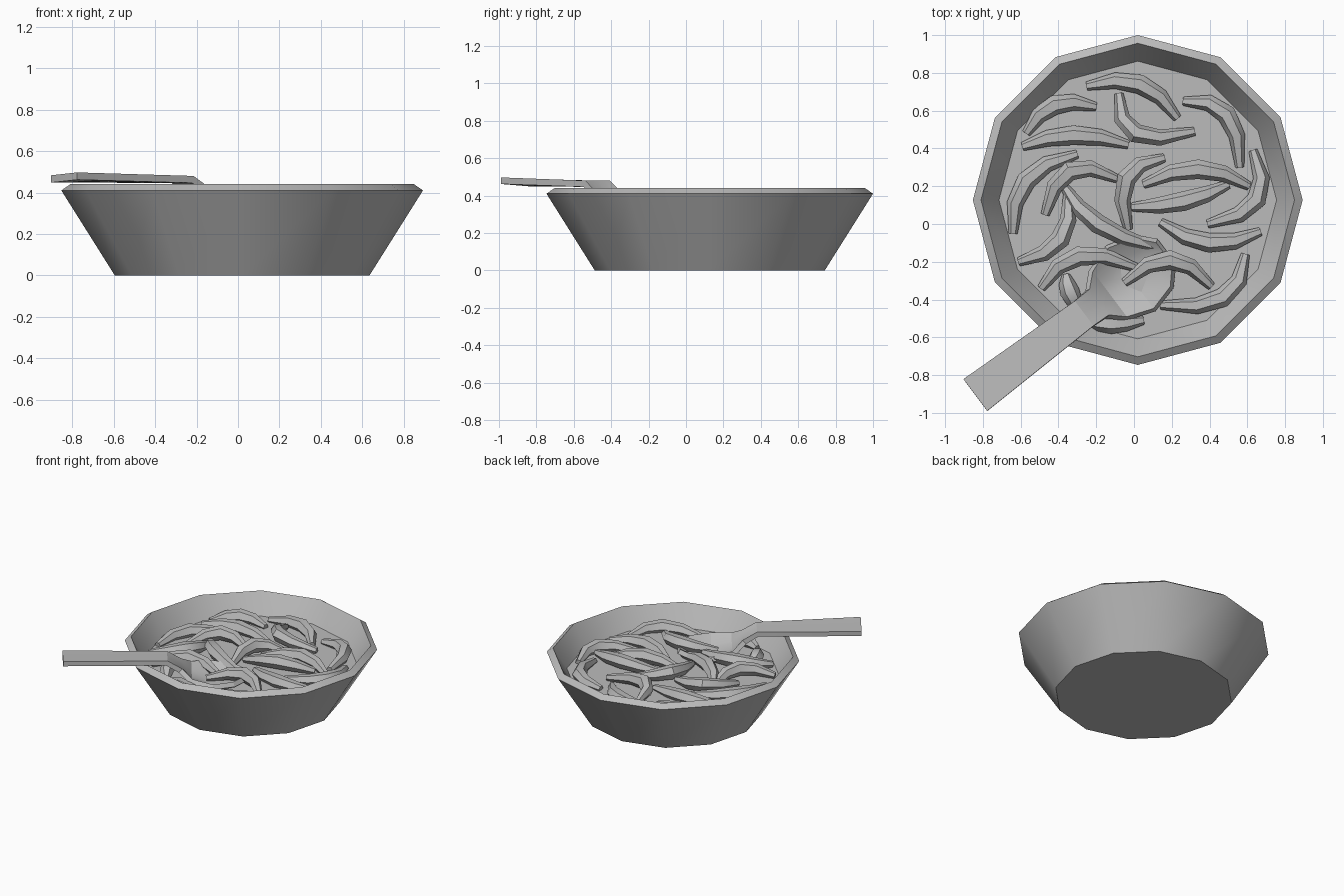
import bpy
import bmesh
import math
from mathutils import Vector

cube = bpy.data.objects.get("Cube")
if cube:
    bpy.data.objects.remove(cube, do_unlink=True)

grey = bpy.data.materials.new("plain_grey")
grey.use_nodes = True
GREY = (0.5, 0.5, 0.5, 1)
grey.diffuse_color = GREY
grey.node_tree.nodes["Principled BSDF"].inputs["Base Color"].default_value = GREY

CENTRE = Vector((0.02, 0.127, 0))
SIDES = 12
SAUCE_Z = 0.29


def link(name, data):
    obj = bpy.data.objects.new(name, data)
    bpy.context.collection.objects.link(obj)
    data.materials.append(grey)
    return obj


def select_only(obj):
    bpy.ops.object.select_all(action="DESELECT")
    obj.select_set(True)
    bpy.context.view_layer.objects.active = obj


def smooth(obj, degrees):
    select_only(obj)
    bpy.ops.object.shade_smooth_by_angle(angle=math.radians(degrees))


def from_bmesh(name, bm):
    bmesh.ops.recalc_face_normals(bm, faces=bm.faces)
    mesh = bpy.data.meshes.new(name)
    bm.to_mesh(mesh)
    bm.free()
    return link(name, mesh)


def lathe(name, profile):
    """Turn (radius, height) rings into a closed twelve-sided body."""
    bm = bmesh.new()
    rings = []
    for radius, z in profile:
        turn = [math.tau * i / SIDES for i in range(SIDES)]
        rings.append([bm.verts.new(CENTRE + Vector((radius * math.cos(a), radius * math.sin(a), z)))
                      for a in turn])
    for low, high in zip(rings, rings[1:]):
        for i in range(SIDES):
            j = (i + 1) % SIDES
            bm.faces.new((low[i], low[j], high[j], high[i]))
    bm.faces.new(rings[0])
    bm.faces.new(rings[-1])
    return from_bmesh(name, bm)


# Bowl with a sloping rim, and the sauce filling it
bowl = lathe("bowl", [(0.615, 0), (0.873, 0.41), (0.83, 0.44), (0.735, SAUCE_Z), (0.6, 0.06)])
smooth(bowl, 35)
lathe("sauce", [(0.66, SAUCE_Z - 0.1), (0.737, SAUCE_Z)])

# Noodles: start, middle and end of each arc, in hundredths
outer_noodles = [
    (-25, 73, 3, 74, 23, 56), (-57, 48, -42, 63, -20, 62),
    (-59, 41, -32, 47, -3, 42), (-30, 37, -57, 23, -64, -5),
    (26, 65, 49, 58, 56, 30), (63, 39, 65, 13, 39, 0),
    (14, 1, 40, -10, 67, -4), (59, -16, 47, -39, 14, -43),
    (-24, -51, -12, -53, 5, -51), (-36, -27, -34, -36, -28, -46),
]
inner_noodles = [
    (-47, 5, -34, 28, -9, 24), (-8, 69, 1, 48, 32, 49),
    (-3, -3, -4, 24, 16, 35), (5, 21, 34, 29, 61, 20),
    (-1, 9, 26, 12, 50, 21), (-5, -31, 19, -19, 41, -33),
    (-49, -34, -29, -17, 1, -23), (-37, 20, -19, 0, 11, -12),
    (-35, 16, -39, -8, -61, -20),
]


def noodles(name, arcs, lift):
    curve = bpy.data.curves.new(name, "CURVE")
    curve.dimensions = "3D"
    curve.bevel_depth = 0.052
    curve.bevel_resolution = 1
    curve.use_fill_caps = True
    steps = 4
    for arc in arcs:
        a, m, b = (Vector(arc[i:i + 2]) / 100 for i in (0, 2, 4))
        handle = 2 * m - (a + b) / 2
        spline = curve.splines.new("POLY")
        spline.points.add(steps)
        for i, point in enumerate(spline.points):
            t = i / steps
            xy = a * (1 - t) ** 2 + handle * 2 * t * (1 - t) + b * t ** 2
            bulge = math.sin(math.pi * t)
            point.co = (xy.x, xy.y, SAUCE_Z + lift * (0.3 + 0.7 * bulge), 1)
            point.radius = 0.45 + 0.55 * bulge
    obj = link(name, curve)
    select_only(obj)
    bpy.ops.object.convert(target="MESH")
    smooth(bpy.context.view_layer.objects.active, 40)


noodles("outer_noodles", outer_noodles, 0.03)
noodles("inner_noodles", inner_noodles, 0.06)

# Spoon: stations of (distance, half width, edge height, scoop depth)
stations = [
    (0, 0.105, 0.49, 0), (0.72, 0.082, 0.48, 0), (0.82, 0.085, 0.42, 0.01),
    (0.89, 0.15, 0.37, 0.05), (1.03, 0.2, 0.35, 0.08),
    (1.17, 0.16, 0.35, 0.06), (1.25, 0.07, 0.35, 0.01),
]
handle_end = Vector((-0.84, -0.905, 0))
along = Vector((0.8, 0.6, 0))
across = Vector((0.6, -0.8, 0))
bm = bmesh.new()
rows = []
for distance, half, z, depth in stations:
    row = []
    for u in (-1, -0.55, 0, 0.55, 1):
        sag = depth * (1 - u * u)
        tilt = 0.007 * u if distance == 0 else 0
        row.append(bm.verts.new(handle_end + along * distance + across * half * u
                                + Vector((0, 0, z - sag + tilt))))
    rows.append(row)
for r, s in zip(rows, rows[1:]):
    for i in range(len(r) - 1):
        bm.faces.new((r[i], s[i], s[i + 1], r[i + 1]))
bmesh.ops.recalc_face_normals(bm, faces=bm.faces)
bm.faces.ensure_lookup_table()
if bm.faces[0].normal.z < 0:
    bmesh.ops.reverse_faces(bm, faces=bm.faces)
mesh = bpy.data.meshes.new("spoon")
bm.to_mesh(mesh)
bm.free()
spoon = link("spoon", mesh)
solid = spoon.modifiers.new("thickness", "SOLIDIFY")
solid.thickness = 0.035
solid.offset = -1
select_only(spoon)
bpy.ops.object.modifier_apply(modifier=solid.name)
smooth(spoon, 25)
